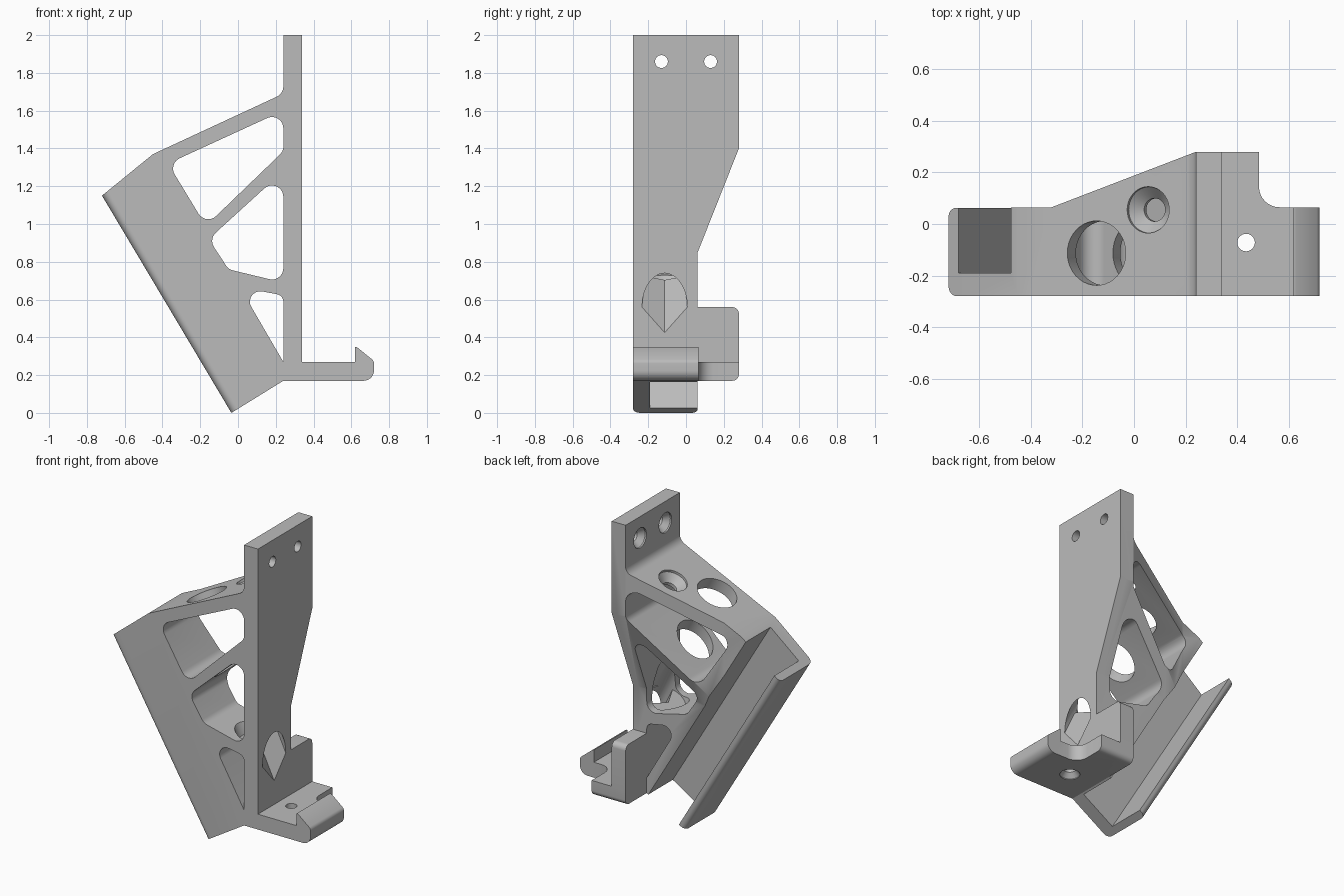
import bpy, bmesh, math
from mathutils import Vector

if "Cube" in bpy.data.objects:
    bpy.data.objects.remove(bpy.data.objects["Cube"])

grey = bpy.data.materials.new("plain grey")
grey.diffuse_color = (0.5, 0.5, 0.5, 1)
grey.use_nodes = True
grey.node_tree.nodes["Principled BSDF"].inputs["Base Color"].default_value = grey.diffuse_color


def rounded(corners, steps=8):
    """Polygon from (a, b[, radius]) corners, with the corners filleted."""
    out = []
    for i, c in enumerate(corners):
        p = Vector(c[:2])
        r = c[2] if len(c) > 2 else 0
        if not r:
            out.append(p)
            continue
        d0 = (Vector(corners[i - 1][:2]) - p).normalized()
        d1 = (Vector(corners[(i + 1) % len(corners)][:2]) - p).normalized()
        half = d0.angle(d1) / 2
        centre = p + (d0 + d1).normalized() * (r / math.sin(half))
        a = p + d0 * (r / math.tan(half)) - centre
        b = p + d1 * (r / math.tan(half)) - centre
        turn = math.atan2(a.x * b.y - a.y * b.x, a.dot(b))
        for k in range(steps + 1):
            t = turn * k / steps
            out.append(centre + Vector((a.x * math.cos(t) - a.y * math.sin(t),
                                        a.x * math.sin(t) + a.y * math.cos(t))))
    return out


def finish(name, bm):
    bmesh.ops.recalc_face_normals(bm, faces=bm.faces)
    mesh = bpy.data.meshes.new(name)
    bm.to_mesh(mesh)
    bm.free()
    mesh.materials.append(grey)
    ob = bpy.data.objects.new(name, mesh)
    bpy.context.collection.objects.link(ob)
    return ob


def loft(name, rings):
    """Solid through rings of equal point count."""
    bm = bmesh.new()
    vs = [[bm.verts.new(p) for p in ring] for ring in rings]
    n = len(vs[0])
    for lo, hi in zip(vs, vs[1:]):
        for i in range(n):
            bm.faces.new((lo[i], lo[(i + 1) % n], hi[(i + 1) % n], hi[i]))
    bm.faces.new(vs[0][::-1])
    bm.faces.new(vs[-1])
    return finish(name, bm)


def prism(name, corners, place, d0, d1):
    pts = rounded(corners)
    return loft(name, [[place(p.x, p.y, d) for p in pts] for d in (d0, d1)])


def drill(start, axis, stations, sides=40):
    """Turned cutter: stations are (distance, radius) along the axis."""
    axis = Vector(axis).normalized()
    e1 = Vector((0, 1, 0)) if abs(axis.y) < 0.9 else Vector((1, 0, 0))
    e2 = axis.cross(e1)
    ang = [2 * math.pi * i / sides for i in range(sides)]
    return loft("drill", [[Vector(start) + axis * s + (e1 * math.cos(t) + e2 * math.sin(t)) * r
                           for t in ang] for s, r in stations])


def combine(ob, other, op):
    m = ob.modifiers.new("bool", 'BOOLEAN')
    m.operation, m.object, m.solver = op, other, 'EXACT'
    bpy.context.view_layer.objects.active = ob
    bpy.ops.object.modifier_apply(modifier=m.name)
    bpy.data.objects.remove(other)


def along_y(a, b, d): return Vector((a, d, b))
def along_x(a, b, d): return Vector((d, a, b))
def along_z(a, b, d): return Vector((a, b, d))


# Frame of the tilted channel: u across it, v along it
FOOT = Vector((-0.035, 0, 0))
V = Vector((-0.685, 0, 1.15)).normalized()
U = Vector((V.z, 0, -V.x))
def along_v(a, b, d): return FOOT + U * a + Vector((0, b, 0)) + V * d


# Truss body: side outline trimmed by the plan and end outlines
body = prism("bracket", [(0.3, 0.17), (0.3, 1.75), (0.24, 1.75), (0.24, 1.69, 0.06),
                         (-0.45, 1.37), (-0.665, 1.195), (-0.72, 1.15), (-0.035, 0),
                         (0.24, 0.17)], along_y, -0.28, 0.28)
combine(body, prism("plan_trim", [(-1, -0.28), (0.5, -0.28), (0.5, 0.28), (0.24, 0.28),
                                  (-0.32, 0.065), (-1, 0.065)], along_z, -1, 3), 'INTERSECT')
combine(body, prism("end_trim", [(-0.28, -1), (0.062, -1), (0.062, 0.85), (0.28, 1.4),
                                 (0.28, 3), (-0.28, 3)], along_x, -2, 2), 'INTERSECT')
combine(body, prism("edge_trim", [(0, -0.28, 0.04), (2, -0.28), (2, 0.5), (0.2, 0.5),
                                  (0.2, 0.062), (0, 0.062, 0.035)], along_v, -1, 3), 'INTERSECT')

# Channel open at both ends and at the back
combine(body, prism("channel", [(0.05, -0.19), (0.31, -0.19), (0.31, 0.5), (0.05, 0.5)],
                    along_v, -1, 3), 'DIFFERENCE')

# Truss windows
for window in ([(-0.37, 1.32, 0.06), (0.24, 1.60, 0.06), (0.24, 1.385, 0.06), (-0.17, 0.99, 0.06)],
               [(-0.155, 0.92, 0.06), (0.24, 1.28, 0.06), (0.24, 0.69, 0.06), (-0.05, 0.76, 0.06)],
               [(0.01, 0.665, 0.055), (0.24, 0.622, 0.04), (0.24, 0.27)]):
    combine(body, prism("window", window, along_y, -1, 1), 'DIFFERENCE')

# Upright plate with the lower side tab
plate = prism("plate", [(-0.28, 0.17), (0.28, 0.17, 0.035), (0.28, 0.56, 0.035), (0.062, 0.56),
                        (0.062, 0.85), (0.28, 1.4), (0.28, 2), (-0.28, 2)], along_x, 0.24, 0.34)
combine(body, plate, 'UNION')

# Foot hook, narrowed towards its tip
hook = prism("hook", [(0.25, 0.17), (0.72, 0.17, 0.055), (0.72, 0.275, 0.03), (0.63, 0.348),
                      (0.62, 0.35), (0.62, 0.27), (0.25, 0.27)], along_y, -0.28, 0.28)
combine(hook, prism("hook_trim", [(0, -0.28), (1, -0.28), (1, 0.065), (0.485, 0.065, 0.08),
                                  (0.485, 0.28), (0, 0.28)], along_z, 0, 1), 'INTERSECT')
combine(hook, prism("hook_round", [(-0.28, 0.17), (0.28, 0.17, 0.035), (0.28, 0.5), (-0.28, 0.5)],
                    along_x, 0, 1), 'INTERSECT')
combine(body, hook, 'UNION')

# Slanted tool bore through the top bar and webs
DOWN = Vector((0.42, 0, -0.91)).normalized()
combine(body, drill((-0.145, -0.113, 1.51), DOWN, [(-0.2, 0.125), (0.88, 0.125)]), 'DIFFERENCE')

# Slanted bore exit through the upright plate
exit_shape = [(-0.113 + 0.12 * math.cos(t), 0.56 + 0.18 * math.sin(t))
              for t in (math.pi * i / 14 for i in range(15))] + [(-0.113, 0.425)]
combine(body, prism("bore_exit", exit_shape,
                    lambda a, b, d: Vector((d, a, b + (0.34 - d) * 2.1)), 0.2, 0.38), 'DIFFERENCE')

# Countersunk screw hole in the top bar
combine(body, drill((0.055, 0.055, 1.604), DOWN,
                    [(-0.1, 0.09), (0.015, 0.09), (0.06, 0.045), (0.2, 0.045)]), 'DIFFERENCE')

# Countersunk screw holes at the top of the plate
for y in (-0.13, 0.13):
    combine(body, drill((0.24, y, 1.86), (1, 0, 0),
                        [(-0.04, 0.065), (0.01, 0.065), (0.045, 0.034), (0.2, 0.034)]), 'DIFFERENCE')

# Screw hole in the foot, countersunk underneath
combine(body, drill((0.435, -0.072, 0.17), (0, 0, 1),
                    [(-0.1, 0.06), (0.005, 0.06), (0.035, 0.034), (0.3, 0.034)]), 'DIFFERENCE')

# Smooth the fillets and bores, keep hard edges
bpy.ops.object.select_all(action='DESELECT')
body.select_set(True)
bpy.context.view_layer.objects.active = body
bpy.ops.object.shade_smooth_by_angle(angle=math.radians(30))
